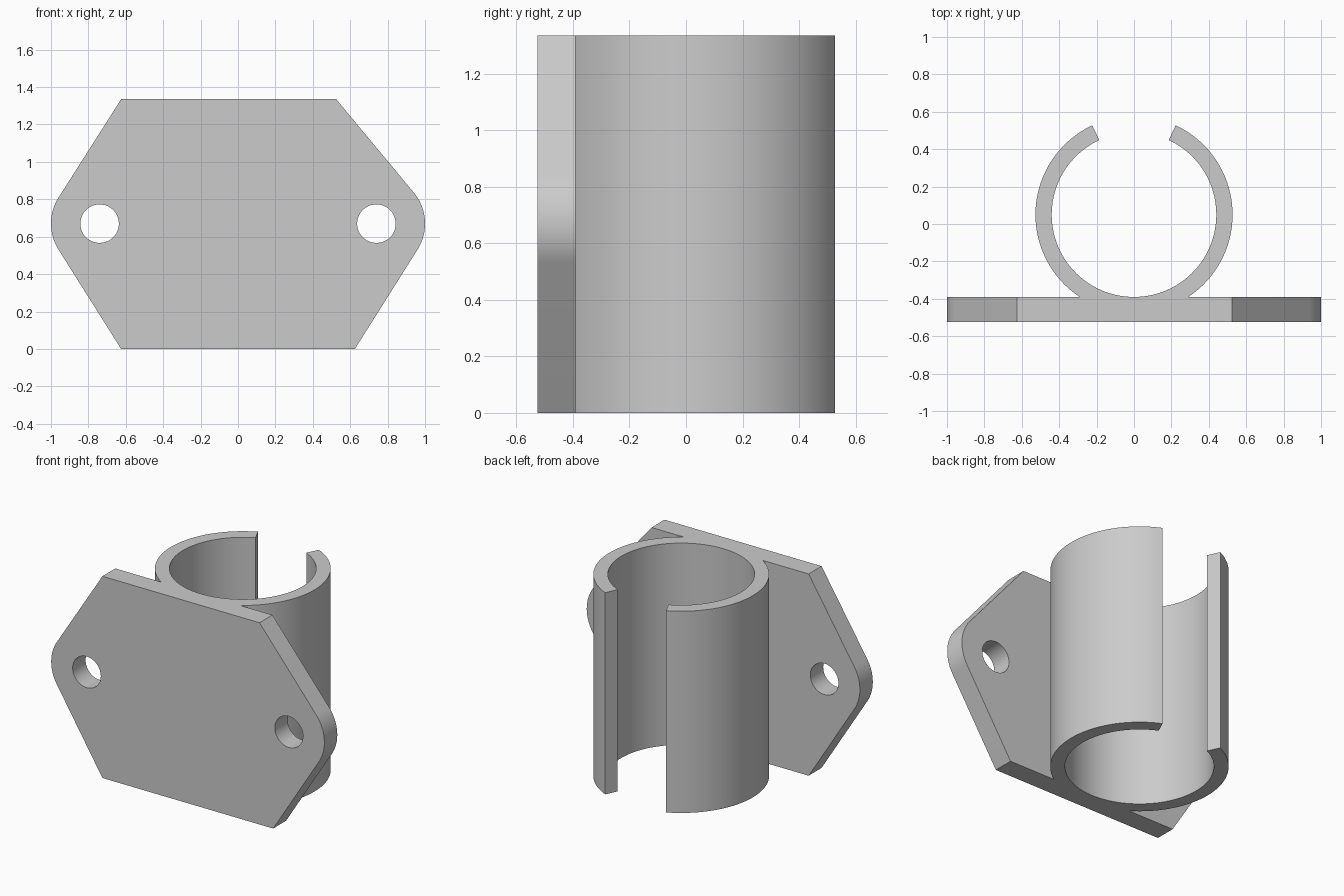
import bpy
from math import sin, cos, pi, radians, atan2, acos, hypot

cube = bpy.data.objects.get("Cube")
if cube:
    bpy.data.objects.remove(cube)

HEIGHT = 1.335
PLATE_FRONT, PLATE_BACK = -0.525, -0.39
EAR_X, EAR_Z, EAR_R, HOLE_R = 0.74, 0.67, 0.26, 0.103
RING_Y, OUTER_R, INNER_R = 0.05, 0.527, 0.44
SLOT_ANGLE = radians(65)

grey = bpy.data.materials.new("light grey")
grey.use_nodes = True
colour = (0.6, 0.6, 0.6, 1)
grey.diffuse_color = colour
grey.node_tree.nodes["Principled BSDF"].inputs["Base Color"].default_value = colour


def arc(cx, cy, r, start, end, steps):
    return [(cx + r * cos(start + (end - start) * i / steps),
             cy + r * sin(start + (end - start) * i / steps)) for i in range(steps + 1)]


def tangent_angle(cx, cy, r, corner, side):
    """Angle on a circle where the line from a corner touches it."""
    dx, dy = corner[0] - cx, corner[1] - cy
    return atan2(dy, dx) + side * acos(r / hypot(dx, dy))


def extruded(name, outlines, depth):
    """Solid from closed outlines; inner outlines become holes."""
    curve = bpy.data.curves.new(name, "CURVE")
    curve.dimensions, curve.fill_mode, curve.extrude = "2D", "BOTH", depth / 2
    for points in outlines:
        spline = curve.splines.new("POLY")
        spline.points.add(len(points) - 1)
        for point, (x, y) in zip(spline.points, points):
            point.co = (x, y, 0, 1)
        spline.use_cyclic_u = True
    obj = bpy.data.objects.new(name, curve)
    bpy.context.collection.objects.link(obj)
    bpy.ops.object.select_all(action="DESELECT")
    obj.select_set(True)
    bpy.context.view_layer.objects.active = obj
    bpy.ops.object.convert(target="MESH")
    obj = bpy.context.object
    obj.name = name
    bpy.ops.object.mode_set(mode="EDIT")
    bpy.ops.mesh.select_all(action="SELECT")
    bpy.ops.mesh.remove_doubles(threshold=0.0001)
    bpy.ops.mesh.normals_make_consistent(inside=False)
    bpy.ops.object.mode_set(mode="OBJECT")
    obj.data.materials.clear()
    obj.data.materials.append(grey)
    bpy.ops.object.shade_smooth_by_angle(angle=radians(30))
    return obj


# Mounting plate: rounded ears tangent to the slanted edges, one corner cut shorter
bottom_right, top_right = (0.625, 0), (0.525, HEIGHT)
top_left, bottom_left = (-0.625, HEIGHT), (-0.625, 0)
right_ear = arc(EAR_X, EAR_Z, EAR_R,
                tangent_angle(EAR_X, EAR_Z, EAR_R, bottom_right, 1),
                tangent_angle(EAR_X, EAR_Z, EAR_R, top_right, -1), 16)
left_start = tangent_angle(-EAR_X, EAR_Z, EAR_R, top_left, 1)
left_end = tangent_angle(-EAR_X, EAR_Z, EAR_R, bottom_left, -1) % (2 * pi)
left_ear = arc(-EAR_X, EAR_Z, EAR_R, left_start, left_end, 16)
outline = [bottom_right, *right_ear, top_right, top_left, *left_ear, bottom_left]
holes = [arc(side * EAR_X, EAR_Z, HOLE_R, 0, 2 * pi, 48)[:-1] for side in (-1, 1)]
plate = extruded("mounting_plate", [outline, *holes], PLATE_BACK - PLATE_FRONT)
plate.rotation_euler.x = pi / 2
plate.location.y = (PLATE_FRONT + PLATE_BACK) / 2

# Clip ring: open at the back, its front flattened where it sits in the plate
gap_start, gap_end = pi - SLOT_ANGLE, 2 * pi + SLOT_ANGLE
outer = [(x, max(y, PLATE_BACK - 0.01))
         for x, y in arc(0, RING_Y, OUTER_R, gap_start, gap_end, 120)]
inner = arc(0, RING_Y, INNER_R, gap_end, gap_start, 120)
ring = extruded("clip_ring", [outer + inner], HEIGHT)
ring.location.z = HEIGHT / 2
